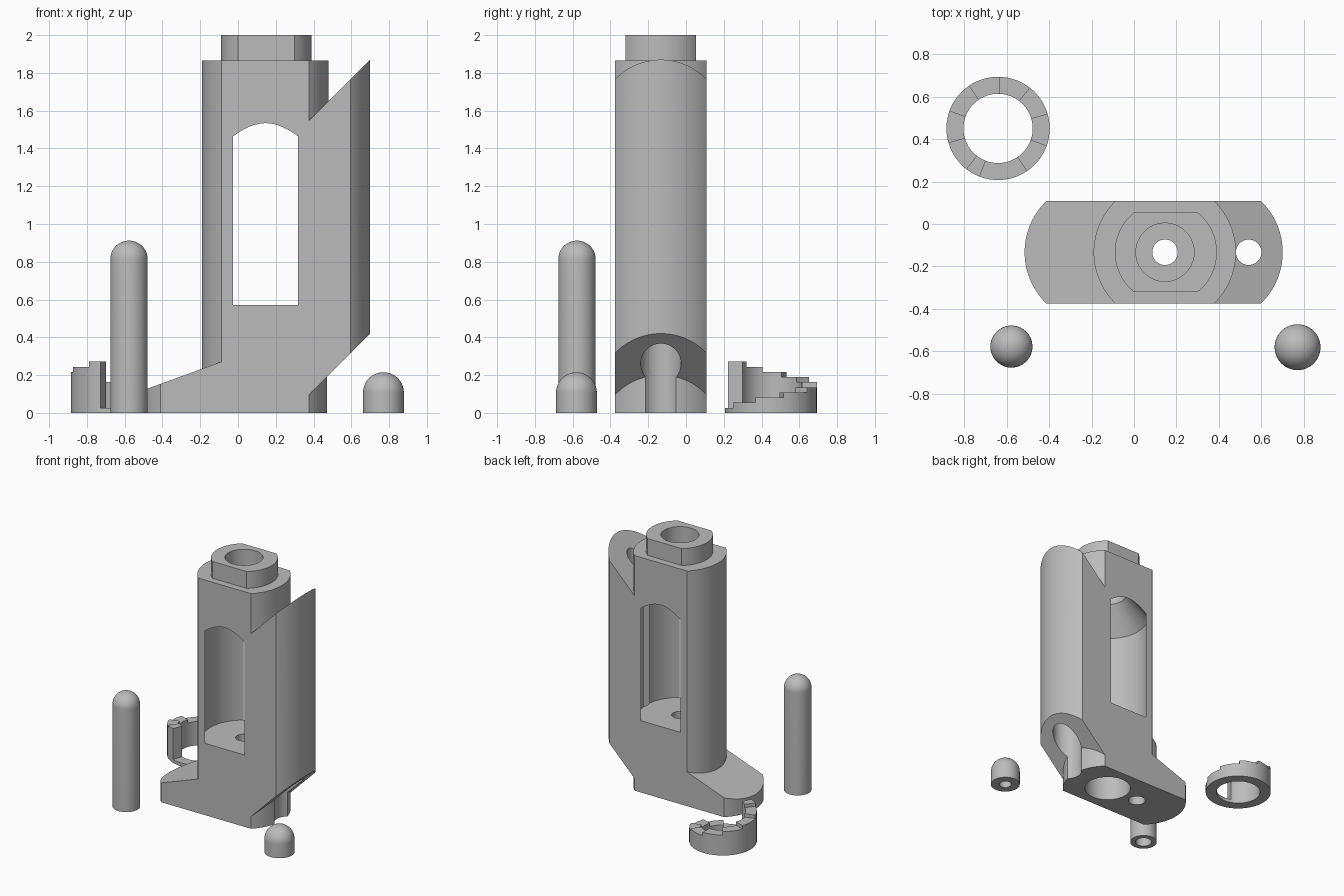
import bpy, bmesh, math

if "Cube" in bpy.data.objects:
    bpy.data.objects.remove(bpy.data.objects["Cube"])

YC = -0.133          # centre line of the main body
HALF = 0.242         # half thickness of the main body
R = 0.335            # radius of the rounded ends

grey = bpy.data.materials.new("plain_grey")
grey.diffuse_color = (0.5, 0.5, 0.5, 1)
grey.use_nodes = True
grey.node_tree.nodes["Principled BSDF"].inputs["Base Color"].default_value = grey.diffuse_color


def make(name, bm, smooth=True):
    bmesh.ops.remove_doubles(bm, verts=bm.verts, dist=1e-5)
    bmesh.ops.recalc_face_normals(bm, faces=bm.faces)
    me = bpy.data.meshes.new(name)
    bm.to_mesh(me)
    bm.free()
    ob = bpy.data.objects.new(name, me)
    bpy.context.collection.objects.link(ob)
    me.materials.append(grey)
    if smooth:
        shade(ob)
    return ob


def shade(ob):
    bpy.ops.object.select_all(action='DESELECT')
    bpy.context.view_layer.objects.active = ob
    ob.select_set(True)
    bpy.ops.object.shade_smooth_by_angle(angle=math.radians(25))


def prism(name, pts, bottom, top):
    """Plan outline raised between two planes given as functions of x."""
    bm = bmesh.new()
    lo = [bm.verts.new((x, y, bottom(x))) for x, y in pts]
    hi = [bm.verts.new((x, y, top(x))) for x, y in pts]
    bm.faces.new(lo)
    bm.faces.new(hi)
    n = len(pts)
    for i in range(n):
        j = (i + 1) % n
        bm.faces.new((lo[i], lo[j], hi[j], hi[i]))
    return make(name, bm, False)


def arc(cx, r, hw, side, n=48):
    a = math.asin(hw / r)
    off = 0 if side > 0 else math.pi
    return [(cx + r * math.cos(off - a + 2 * a * i / n),
             YC + r * math.sin(off - a + 2 * a * i / n)) for i in range(n + 1)]


def revolve(name, profile, x, y, n=96):
    """Turn an (r, z) profile around a vertical axis."""
    bm = bmesh.new()
    rings = []
    for r, z in profile:
        if r == 0:
            rings.append([bm.verts.new((x, y, z))] * n)
        else:
            rings.append([bm.verts.new((x + r * math.cos(2 * math.pi * i / n),
                                        y + r * math.sin(2 * math.pi * i / n), z)) for i in range(n)])
    for a, b in zip(rings, rings[1:]):
        for i in range(n):
            j = (i + 1) % n
            vs = list(dict.fromkeys((a[i], a[j], b[j], b[i])))
            bm.faces.new(vs)
    return make(name, bm)


def boolean(target, tool, op):
    mod = target.modifiers.new("bool", 'BOOLEAN')
    mod.operation, mod.solver, mod.object = op, 'EXACT', tool
    bpy.context.view_layer.objects.active = target
    bpy.ops.object.modifier_apply(modifier=mod.name)
    bpy.data.objects.remove(tool)


# main body: column, sloping foot and slanted side tube, trimmed to a flat slab
body = prism("main_body", arc(0.145, R, 0.33, 1) + arc(0.145, R, 0.33, -1),
             lambda x: -0.1, lambda x: 1.866)
foot = prism("foot", arc(-0.18, R, 0.30, -1) + [(0.145, YC - 0.30), (0.145, YC + 0.30)],
             lambda x: -0.12, lambda x: 0.27 + 0.364 * (x + 0.09))
tube = prism("side_tube", arc(0.365, R, 0.28, 1) + [(0.145, YC + 0.28), (0.145, YC - 0.28)],
             lambda x: x - 0.28, lambda x: x + 1.17)
slab = prism("slab", [(-2, YC - HALF), (2, YC - HALF), (2, YC + HALF), (-2, YC + HALF)],
             lambda x: 0, lambda x: 3)
neck = prism("neck", arc(0.15, 0.24, 0.187, 1) + arc(0.15, 0.24, 0.187, -1),
             lambda x: 1.8, lambda x: 2.0)
boolean(body, foot, 'UNION')
boolean(body, tube, 'UNION')
boolean(body, slab, 'INTERSECT')
boolean(body, neck, 'UNION')

# chamber with open windows, neck bore and base socket
chamber = revolve("chamber", [(0, -0.1), (0.17, -0.1), (0.17, 0.4), (0.06, 0.4), (0.06, 0.57),
                              (0.297, 0.57), (0.297, 1.464), (0.137, 1.667), (0.137, 2.1), (0, 2.1)],
                  0.146, YC)
# stepped bore of the side tube and small blind hole under the foot
side_bore = revolve("side_bore", [(0, -0.1), (0.107, -0.1), (0.107, 1.45), (0.06, 1.45),
                                  (0.06, 2.1), (0, 2.1)], 0.54, YC, 64)
pin_hole = revolve("pin_hole", [(0, -0.1), (0.063, -0.1), (0.063, 0.2), (0, 0.2)], -0.138, YC, 48)
for tool in (chamber, side_bore, pin_hole):
    boolean(body, tool, 'DIFFERENCE')
shade(body)


# round-topped hollow pins
def pin(name, x, y, r, h, bore, depth):
    dome = [(r * math.cos(math.pi / 2 * i / 16), h - r + r * math.sin(math.pi / 2 * i / 16))
            for i in range(16)]
    revolve(name, [(0, depth), (bore, depth), (bore, 0), (r, 0)] + dome + [(0, h)], x, y, 64)


pin("long_pin", -0.577, -0.577, 0.099, 0.912, 0.06, 0.6)
pin("short_pin", 0.77, -0.58, 0.108, 0.215, 0.045, 0.1)

# ring with a spiral of ten steps
RX, RY, RO, RI, STEP = -0.64, 0.45, 0.243, 0.163, 0.0271
bounds = [249, 304] + [304 + 36 * k for k in range(1, 9)] + [609]
bm = bmesh.new()


def at(r, deg, z):
    a = math.radians(deg)
    return bm.verts.new((RX + r * math.cos(a), RY + r * math.sin(a), z))


def quad(*corners):
    bm.faces.new([at(*c) for c in corners])


for k in range(10):
    a0, a1, h = bounds[k], bounds[k + 1], STEP * (k + 1)
    low = STEP * k if k else STEP * 10
    quad((RI, a0, low), (RO, a0, low), (RO, a0, h), (RI, a0, h))
    n = 10
    for i in range(n):
        a, b = a0 + (a1 - a0) * i / n, a0 + (a1 - a0) * (i + 1) / n
        quad((RI, a, h), (RO, a, h), (RO, b, h), (RI, b, h))
        quad((RI, a, 0), (RI, b, 0), (RO, b, 0), (RO, a, 0))
        quad((RO, a, 0), (RO, b, 0), (RO, b, h), (RO, a, h))
        quad((RI, a, 0), (RI, a, h), (RI, b, h), (RI, b, 0))
make("stepped_ring", bm)
